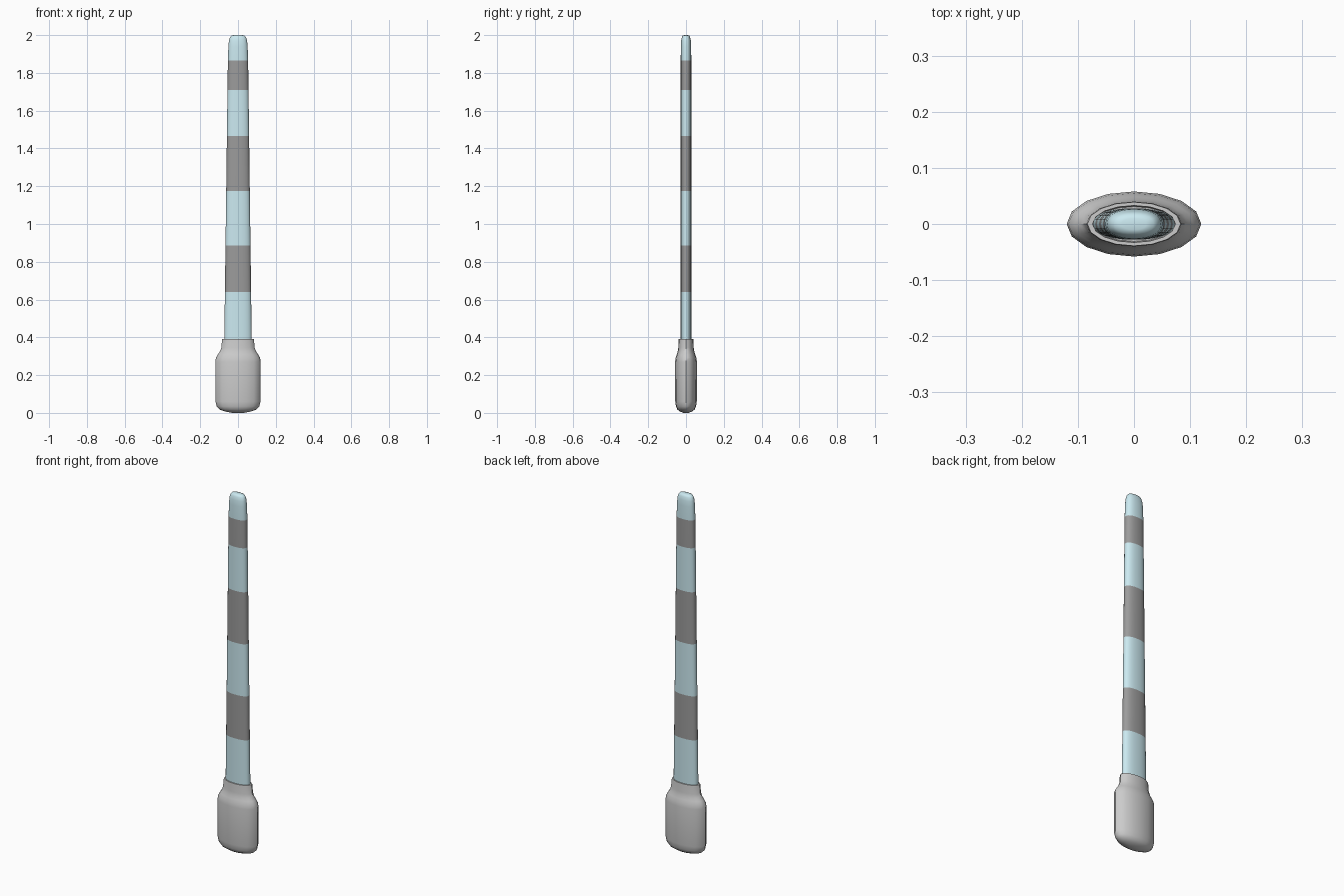
import bpy, bmesh
from math import cos, sin, pi, copysign

if "Cube" in bpy.data.objects:
    bpy.data.objects.remove(bpy.data.objects["Cube"])


def material(name, rgb):
    m = bpy.data.materials.new(name)
    m.diffuse_color = (*rgb, 1)
    m.use_nodes = True
    m.node_tree.nodes["Principled BSDF"].inputs["Base Color"].default_value = m.diffuse_color
    return m


def loft(name, profile, sides, power=2.0):
    """Stack oval rings (z, half width, half depth) and close both ends."""
    def ring_point(t, a, b, z):
        c, s = cos(t), sin(t)
        return (copysign(abs(c) ** (2 / power), c) * a,
                copysign(abs(s) ** (2 / power), s) * b, z)
    bm = bmesh.new()
    rings = [[bm.verts.new(ring_point(2 * pi * i / sides, a, b, z))
              for i in range(sides)] for z, a, b in profile]
    for lo, hi in zip(rings, rings[1:]):
        for i in range(sides):
            j = (i + 1) % sides
            bm.faces.new((lo[i], lo[j], hi[j], hi[i]))
    bm.faces.new(rings[0][::-1])
    bm.faces.new(rings[-1])
    bmesh.ops.recalc_face_normals(bm, faces=bm.faces)
    mesh = bpy.data.meshes.new(name)
    bm.to_mesh(mesh)
    bm.free()
    ob = bpy.data.objects.new(name, mesh)
    bpy.context.collection.objects.link(ob)
    bpy.context.view_layer.objects.active = ob
    ob.select_set(True)
    bpy.ops.object.shade_smooth_by_angle(angle=0.7)
    ob.select_set(False)
    return ob


# Handle: rounded bottom, shoulder, neck and a rolled rim
loft("handle", [
    (0.0, 0.03, 0.014), (0.008, 0.07, 0.033), (0.018, 0.098, 0.046),
    (0.034, 0.113, 0.053), (0.06, 0.119, 0.057), (0.27, 0.12, 0.058),
    (0.292, 0.117, 0.055), (0.31, 0.106, 0.049), (0.325, 0.096, 0.044),
    (0.345, 0.088, 0.041), (0.383, 0.085, 0.040), (0.392, 0.083, 0.039),
    (0.392, 0.074, 0.033), (0.375, 0.072, 0.031)], 16)

# Blade: tapering oval with a rounded tip, banded in two colours
bands = [(0.64, 0.885), (1.175, 1.465), (1.71, 1.865)]
edges = [0.36] + [z for band in bands for z in band]
profile = [(z, 0.0725 - (z - 0.39) * 0.0128, 0.028) for z in edges]
profile += [(1.94, 0.051, 0.0275), (1.97, 0.048, 0.026),
            (1.988, 0.043, 0.022), (1.997, 0.035, 0.017), (2.0, 0.022, 0.010)]
blade = loft("blade", profile, 24, 2.3)
blade.data.materials.append(material("pale_blue", (0.6, 0.82, 0.88)))
blade.data.materials.append(material("dark_grey", (0.33, 0.33, 0.33)))
for face in blade.data.polygons:
    face.material_index = int(any(a < face.center.z < b for a, b in bands))
